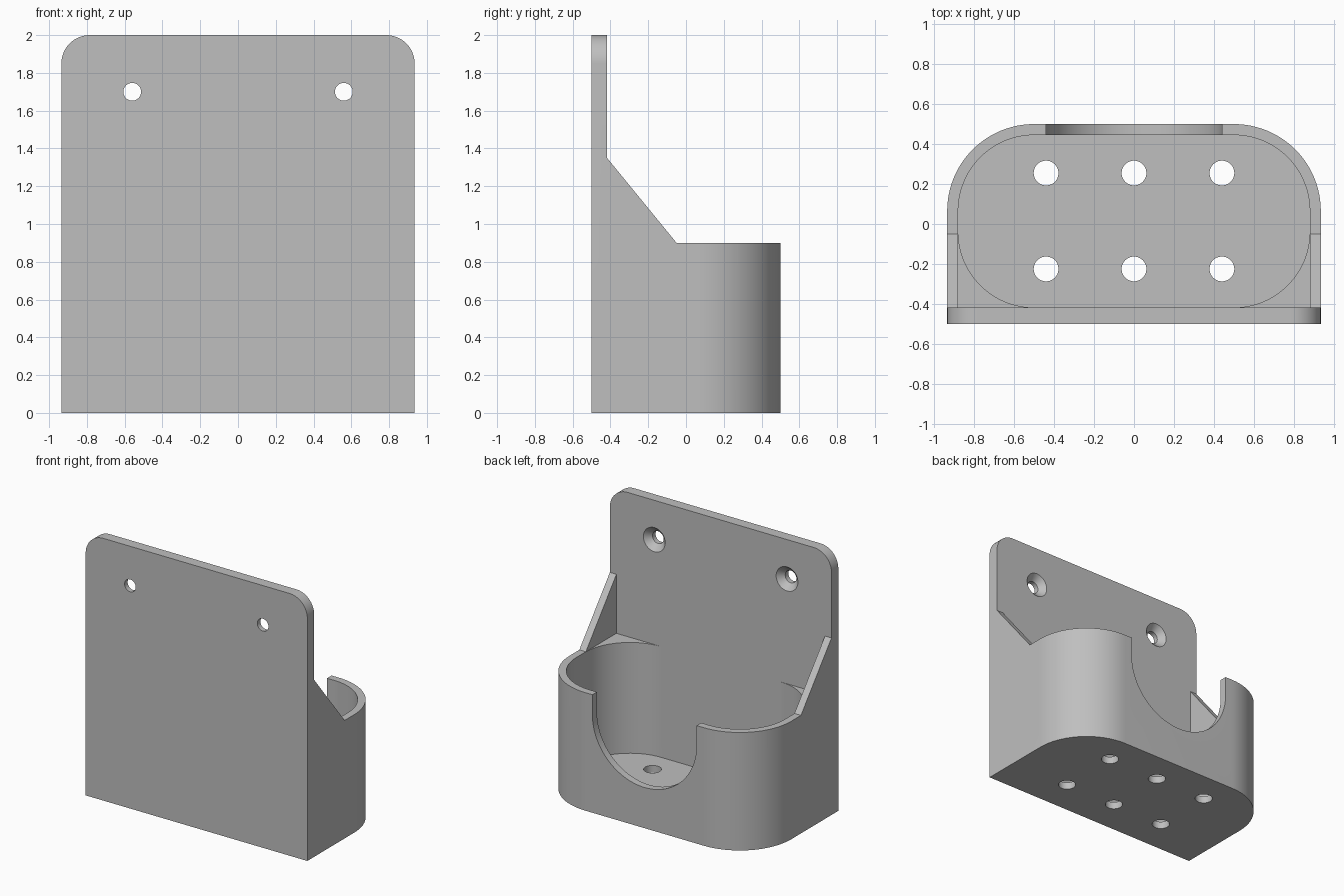
import bpy, bmesh, math
from mathutils import Matrix, Vector

cube = bpy.data.objects.get("Cube")
if cube:
    bpy.data.objects.remove(cube, do_unlink=True)

W, D, H = 0.935, 0.5, 2.0        # half width, half depth, height
WALL, FLOOR, RIM = 0.055, 0.055, 0.9
PLATE_Y = -0.418                 # inner face of the mounting plate
CORNER = 0.435                   # outer corner radius of the cup
STEPS = 24


def arc(cx, cy, r, start, sweep=90, steps=STEPS):
    return [(cx + r * math.cos(math.radians(start + sweep * i / steps)),
             cy + r * math.sin(math.radians(start + sweep * i / steps)))
            for i in range(steps + 1)]


def rounded_rect(x0, x1, y0, y1, low, high):
    """Rectangle outline with separate radii for lower and upper corners."""
    pts = []
    for cx, cy, sx, sy, r, a in ((x1, y1, -1, -1, high, 0), (x0, y1, 1, -1, high, 90),
                                 (x0, y0, 1, 1, low, 180), (x1, y0, -1, 1, low, 270)):
        pts += arc(cx + sx * r, cy + sy * r, r, a) if r else [(cx, cy)]
    return pts


def circle(cx, cy, r):
    return arc(cx, cy, r, 0, 360, 48)[:-1]


def link(name, bm):
    bmesh.ops.recalc_face_normals(bm, faces=bm.faces)
    mesh = bpy.data.meshes.new(name)
    bm.to_mesh(mesh)
    bm.free()
    obj = bpy.data.objects.new(name, mesh)
    bpy.context.scene.collection.objects.link(obj)
    return obj


def prism(name, outline, axis, lo, hi):
    """Extrude a flat outline along the x, y or z axis."""
    place = {"x": lambda u, v: (lo, u, v),
             "y": lambda u, v: (u, lo, v),
             "z": lambda u, v: (u, v, lo)}[axis]
    bm = bmesh.new()
    face = bm.faces.new([bm.verts.new(place(u, v)) for u, v in outline])
    side = bmesh.ops.extrude_face_region(bm, geom=[face])
    moved = [g for g in side["geom"] if isinstance(g, bmesh.types.BMVert)]
    step = Vector([(hi - lo) * (axis == a) for a in "xyz"])
    bmesh.ops.translate(bm, verts=moved, vec=step)
    return link(name, bm)


def countersink(name, x, z):
    """Cone that widens towards the inner face of the plate."""
    depth, r = 0.055, 0.047
    bm = bmesh.new()
    bmesh.ops.create_cone(bm, cap_ends=True, segments=48, radius1=r, radius2=r + depth,
                          depth=depth,
                          matrix=Matrix.Translation((x, PLATE_Y + 0.01 - depth / 2, z))
                          @ Matrix.Rotation(-math.pi / 2, 4, "X"))
    return link(name, bm)


# Side silhouette: plate, sloped gusset and cup
side = [(-D, 0), (D, 0), (D, RIM), (-0.05, RIM), (PLATE_Y, 1.35), (PLATE_Y, H), (-D, H)]
holder = prism("wall_holder", side, "x", -W, W)

cutters = []


def cut(cutter, operation="DIFFERENCE"):
    cutter.hide_render = True
    mod = holder.modifiers.new(cutter.name, "BOOLEAN")
    mod.solver = "EXACT"
    mod.operation = operation
    mod.object = cutter
    cutters.append(cutter)


# Rounded cup corners and rounded plate corners
cut(prism("plan_shape", rounded_rect(-W, W, -D, D, 0, CORNER), "z", -0.1, H + 0.1), "INTERSECT")
cut(prism("plate_shape", rounded_rect(-W, W, 0, H, 0, 0.15), "y", -D - 0.1, D + 0.1), "INTERSECT")

# Cup cavity and the open space between the gussets
inner = W - WALL
cut(prism("cavity", rounded_rect(-inner, inner, PLATE_Y, D - WALL, CORNER - WALL, CORNER - WALL),
          "z", FLOOR, RIM + 0.1))
cut(prism("gusset_gap", rounded_rect(-inner, inner, PLATE_Y, D + 0.1, 0, 0), "z", RIM, H + 0.1))

# Round-bottomed notch in the cup wall
notch = [(0.44, RIM + 0.1), (-0.44, RIM + 0.1)] + arc(0, 0.75, 0.44, 180, 180, 2 * STEPS)
cut(prism("notch", notch, "y", 0.2, D + 0.1))

# Drain holes
for x in (-0.44, 0, 0.44):
    for y in (-0.225, 0.255):
        cut(prism("drain_hole", circle(x, y, 0.062), "z", -0.1, FLOOR + 0.1))

# Countersunk screw holes
for x in (-0.56, 0.56):
    cut(prism("screw_hole", circle(x, 1.7, 0.047), "y", -D - 0.1, PLATE_Y + 0.1))
    cut(countersink("countersink", x, 1.7))

# Bake the cuts and drop the helpers
bpy.context.view_layer.update()
graph = bpy.context.evaluated_depsgraph_get()
baked = bpy.data.meshes.new_from_object(holder.evaluated_get(graph))
holder.modifiers.clear()
holder.data = baked
for c in cutters:
    bpy.data.objects.remove(c, do_unlink=True)

# Plain grey plastic
grey = bpy.data.materials.new("grey_plastic")
grey.use_nodes = True
colour = (0.52, 0.52, 0.52, 1)
grey.diffuse_color = colour
grey.node_tree.nodes["Principled BSDF"].inputs["Base Color"].default_value = colour
baked.materials.clear()
baked.materials.append(grey)

bpy.ops.object.select_all(action="DESELECT")
holder.select_set(True)
bpy.context.view_layer.objects.active = holder
bpy.ops.object.shade_smooth_by_angle(angle=math.radians(30))
